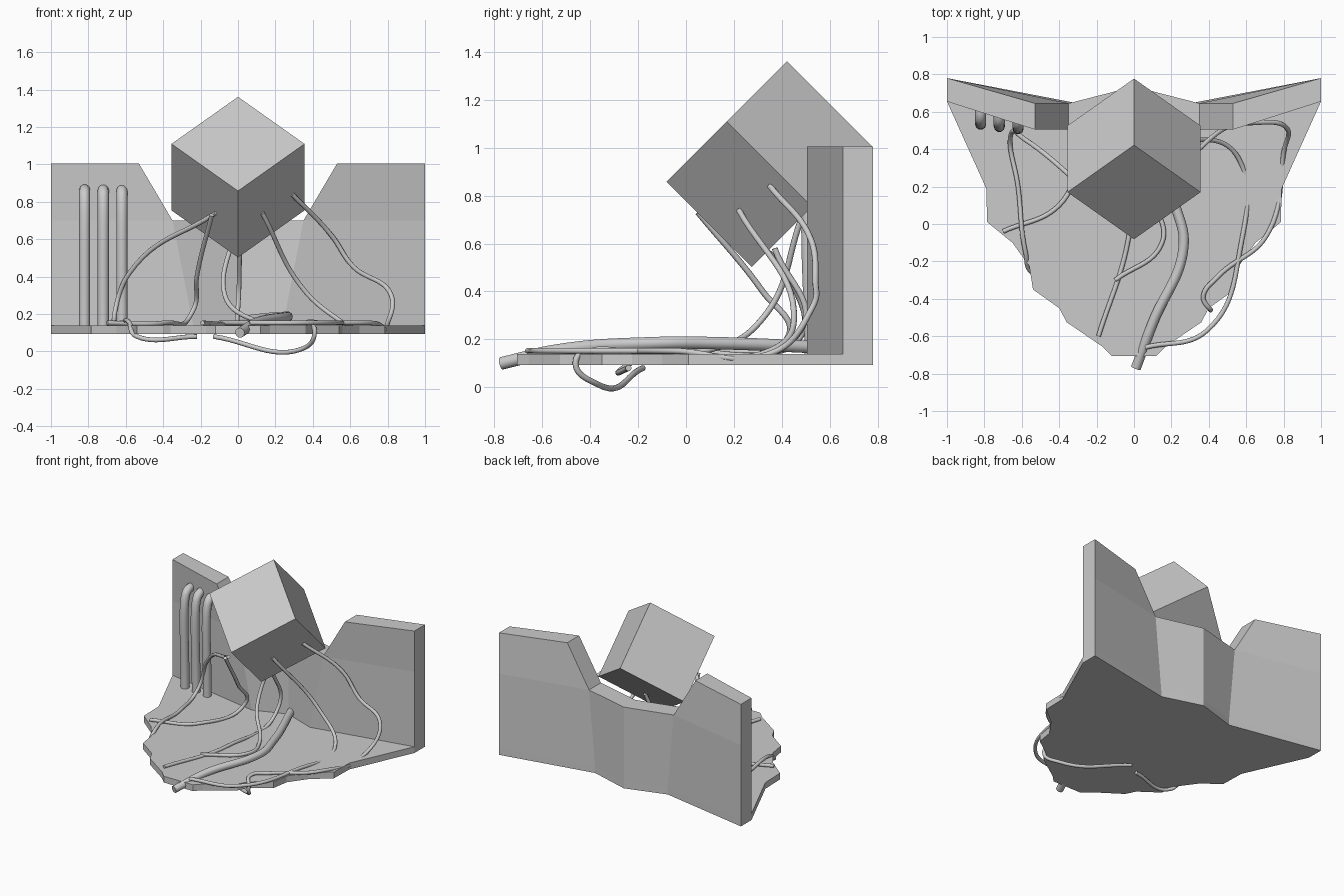
import bpy, bmesh
from math import radians
from mathutils import Matrix

if "Cube" in bpy.data.objects:
    bpy.data.objects.remove(bpy.data.objects["Cube"])


def add_object(name, bm):
    bmesh.ops.recalc_face_normals(bm, faces=bm.faces)
    me = bpy.data.meshes.new(name)
    bm.to_mesh(me)
    bm.free()
    ob = bpy.data.objects.new(name, me)
    bpy.context.collection.objects.link(ob)
    return ob


def tube(name, radius, drop, floor=(), under=()):
    """Smooth tube: hanging points, then a run on the floor, then points below it."""
    pts = list(drop) + [(x, y, TOP + radius) for x, y in floor] + list(under)
    cu = bpy.data.curves.new(name, 'CURVE')
    cu.dimensions = '3D'
    cu.bevel_depth = radius
    cu.bevel_resolution = 3
    cu.use_fill_caps = True
    sp = cu.splines.new('BEZIER')
    sp.bezier_points.add(len(pts) - 1)
    for bp, p in zip(sp.bezier_points, pts):
        bp.co = p
        bp.handle_left_type = bp.handle_right_type = 'AUTO'
    ob = bpy.data.objects.new(name, cu)
    bpy.context.collection.objects.link(ob)


BOTTOM, TOP = 0.093, 0.14
ROWS = (TOP, 0.7, 1.005)

# Floor slab with a ragged front edge, outline mirrored across x
half = [(0.3, 0.645), (1, 0.78), (1, 0.655), (0.79, 0.19), (0.785, 0.01),
        (0.65, -0.1), (0.56, -0.225), (0.54, -0.35), (0.4, -0.45),
        (0.36, -0.525), (0.17, -0.655), (0.12, -0.705)]
outline = [(0, 0.735)] + half + [(-x, y) for x, y in reversed(half)]
bm = bmesh.new()
face = bm.faces.new([bm.verts.new((x, y, BOTTOM)) for x, y in outline])
ext = bmesh.ops.extrude_face_region(bm, geom=[face])
bmesh.ops.translate(bm, vec=(0, 0, TOP - BOTTOM),
                    verts=[g for g in ext['geom'] if isinstance(g, bmesh.types.BMVert)])
add_object("floor_slab", bm)

# Back wall: right half (centre, inner, outer stations) with a low notch, then mirrored
bm = bmesh.new()
front_y = {'c': 0.595, 'i': 0.505, 'o': 0.655}
front_x = {'c': (0, 0, 0), 'i': (0.24, 0.35, 0.53), 'o': (1, 1, 1)}
F, B = {}, {}
for k in ('c0', 'c1', 'i0', 'i1', 'i2', 'o0', 'o1', 'o2'):
    s, r = k[0], int(k[1])
    x = front_x[s][r]
    F[k] = bm.verts.new((x, front_y[s], ROWS[r]))
    B[k] = bm.verts.new((0.3 if k == 'i0' else x, front_y[s] + (0.125 if s == 'o' else 0.14), ROWS[r]))
for cell in ('c0 i0 i1 c1', 'i0 o0 o1 i1', 'i1 o1 o2 i2'):
    for side in (F, B):
        bm.faces.new([side[k] for k in cell.split()])
rim = 'c0 i0 o0 o1 o2 i2 i1 c1'.split()
for a, b in zip(rim, rim[1:]):
    bm.faces.new((F[a], F[b], B[b], B[a]))
mirror = add_object("back_wall", bm).modifiers.new("mirror", 'MIRROR')
mirror.use_clip = True

# Hanging cube balanced on one corner
bm = bmesh.new()
bmesh.ops.create_cube(bm, size=0.503, matrix=Matrix.Translation((0, 0.348, 0.932))
                      @ Matrix.Rotation(radians(45), 4, 'X') @ Matrix.Rotation(radians(45), 4, 'Z'))
add_object("tilted_cube", bm)

# Three upright pipes following the left wall face and bending into it
for i in range(3):
    x = -0.82 + 0.1 * i
    y = 0.547 - 0.012 * i
    tube(f"wall_pipe_{i + 1}", 0.03, [(x, y, TOP), (x, y, 0.81),
                                      (x, y + 0.03, 0.855), (x, y + 0.11, 0.86)])

# Thick hose along the floor
tube("floor_hose", 0.027, [(0.02, 0.6, 0.165), (0.22, 0.1, 0.185), (0.265, -0.12, 0.185),
                           (0.1, -0.53, 0.155), (0.01, -0.77, 0.1)])

# Thin cables from the cube to the floor, some curling over its edge
THIN = 0.0125
tube("right_outer_cable", THIN,
     [(0.29, 0.35, 0.84), (0.5, 0.52, 0.62), (0.62, 0.54, 0.45), (0.81, 0.52, 0.32)],
     [(0.8, 0.38), (0.71, -0.06), (0.45, -0.28), (0.37, -0.39)],
     [(0.41, -0.46, 0.11), (0.34, -0.37, 0.013), (-0.13, -0.18, 0.08)])
tube("right_inner_cable", THIN, [(0.13, 0.22, 0.74), (0.36, 0.45, 0.32)],
     [(0.56, 0.35), (0.57, -0.12), (0.39, -0.57), (0.06, -0.66)])
tube("left_outer_cable", THIN, [(-0.12, 0.06, 0.74), (-0.58, 0.45, 0.42), (-0.66, 0.47, 0.2)],
     [(-0.62, 0.2), (-0.58, -0.15)], [(-0.54, -0.26, 0.08), (-0.22, -0.24, 0.08)])
tube("left_inner_cable", THIN, [(-0.14, 0.05, 0.73), (-0.22, 0.32, 0.4), (-0.24, 0.43, 0.22)],
     [(-0.4, 0.1), (-0.7, -0.04)])
tube("rear_curled_cable", THIN, [(0, 0.48, 0.7), (-0.07, 0.33, 0.3)],
     [(0.12, 0.08), (0.15, -0.1), (-0.1, -0.3)])
tube("rear_straight_cable", THIN, [(0.01, 0.37, 0.58), (0, 0.48, 0.24)],
     [(-0.03, -0.08), (-0.19, -0.6)])
